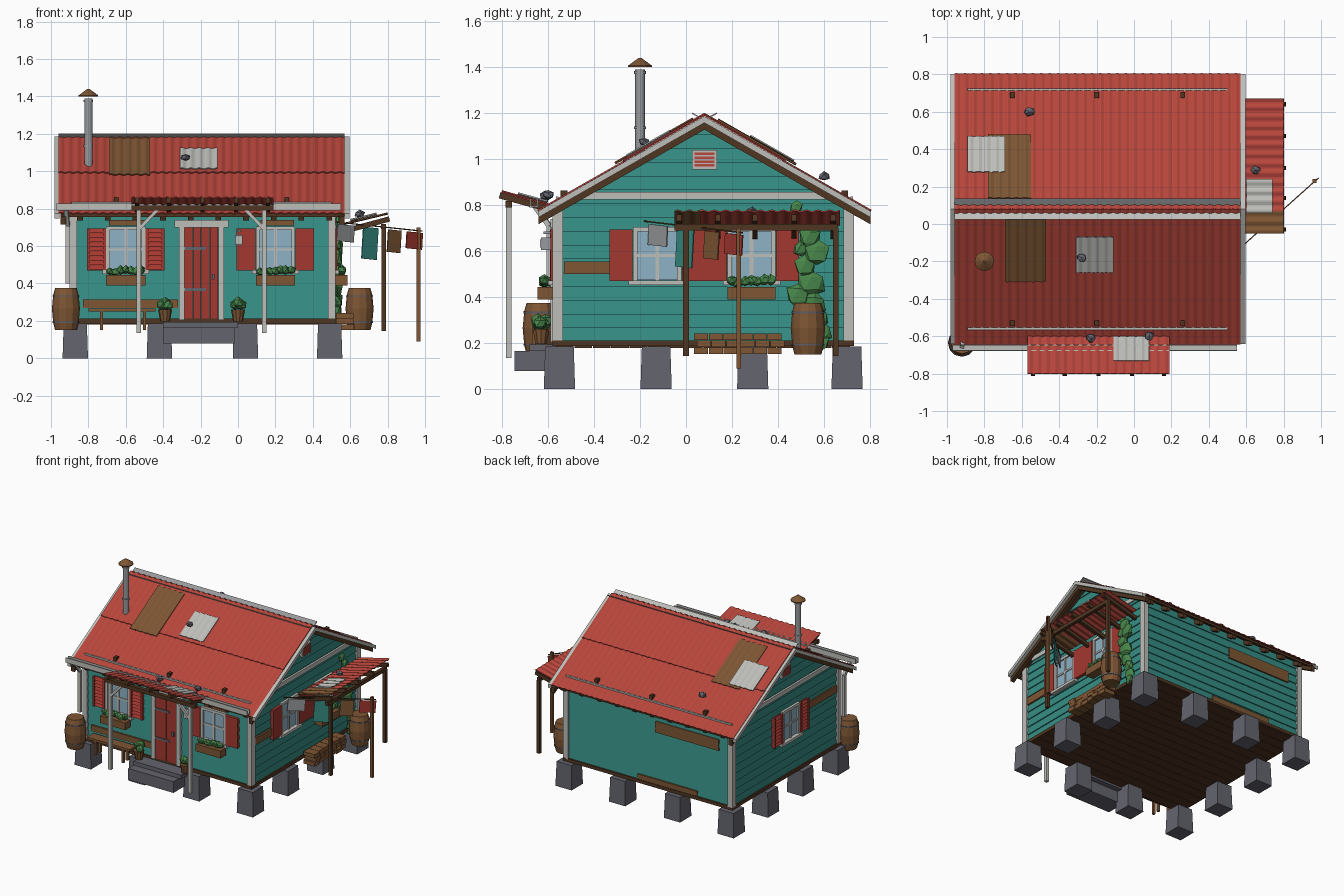
import bpy, bmesh, math, random
from mathutils import Vector as V, Matrix

if "Cube" in bpy.data.objects:
    bpy.data.objects.remove(bpy.data.objects["Cube"])
random.seed(4)

COL = dict(teal=(54, 142, 133), red=(184, 70, 60), dark_red=(164, 56, 48), white=(190, 190, 186), dark_wood=(80, 54, 34),
           wood=(126, 86, 52), stone=(100, 100, 110), glass=(142, 178, 198), leaf=(72, 134, 74),
           metal=(152, 154, 157))
MAT = {}
for k, c in COL.items():
    MAT[k] = bpy.data.materials.new(k)
    MAT[k].diffuse_color = [((v / 255 + .055) / 1.055) ** 2.4 for v in c] + [1]
PARTS = {}

def part(name, mat):
    return PARTS.setdefault((name, mat), bmesh.new())

def prism(name, mat, a, b):
    """Solid between two matching rings of points."""
    bm = part(name, mat)
    A, B = [bm.verts.new(p) for p in a], [bm.verts.new(p) for p in b]
    n = len(A)
    bm.faces.new(A[::-1]); bm.faces.new(B)
    for i in range(n):
        bm.faces.new((A[i], A[(i + 1) % n], B[(i + 1) % n], B[i]))

# wall frames: (u along wall, w outward, z) -> world
FRONT = lambda u, w, z: (u, -.56 - w, z)
BACK = lambda u, w, z: (u, .71 + w, z)
RIGHT = lambda u, w, z: (.50 + w, u, z)
LEFT = lambda u, w, z: (-.88 - w, u, z)
WORLD = lambda x, y, z: (x, y, z)

def box(name, mat, x0, x1, y0, y1, z0, z1, f=WORLD, grow=0):
    ring = lambda z, g: [f(x0 - g, y0 - g, z), f(x1 + g, y0 - g, z), f(x1 + g, y1 + g, z), f(x0 - g, y1 + g, z)]
    prism(name, mat, ring(z0, grow), ring(z1, 0))

def bar(name, mat, p, q, w, h=None):
    p, q, h = V(p), V(q), h or w
    d = (q - p).normalized()
    s = d.cross(V((0, 0, 1)) if abs(d.z) < .95 else V((0, 1, 0))).normalized()
    t = s.cross(d)
    off = [s * (a * w / 2) + t * (b * h / 2) for a, b in ((-1, -1), (1, -1), (1, 1), (-1, 1))]
    prism(name, mat, [p + o for o in off], [q + o for o in off])

def lathe(name, mat, x, y, prof, n=12):
    bm = part(name, mat)
    rings = [[bm.verts.new((x + r * math.cos(i * math.tau / n), y + r * math.sin(i * math.tau / n), z))
              for i in range(n)] for r, z in prof]
    bm.faces.new(rings[0][::-1]); bm.faces.new(rings[-1])
    for a, b in zip(rings, rings[1:]):
        for i in range(n):
            bm.faces.new((a[i], a[(i + 1) % n], b[(i + 1) % n], b[i]))

def blob(name, mat, c, r, s=(1, 1, 1)):
    m = Matrix.Translation(c) @ Matrix.Diagonal((*s, 1))
    for v in bmesh.ops.create_icosphere(part(name, mat), subdivisions=1, radius=r, matrix=m)['verts']:
        v.co = V(c) + (v.co - V(c)) * random.uniform(.8, 1.2)

def sheet(name, mat, o, u, v, amp=.0035, pitch=.045, t=.006):
    """Corrugated sheet: waves across u, straight along v."""
    o, u, v = V(o), V(u), V(v)
    nrm = u.cross(v).normalized()
    nrm *= 1 if nrm.z > 0 else -1
    n = int(u.length / pitch * 6)
    wave = [o + u * (i / n) + nrm * amp * math.sin(i * math.tau / 6) for i in range(n + 1)]
    ring = wave + [p - nrm * t for p in reversed(wave)]
    prism(name, mat, ring, [p + v for p in ring])

YR, K = .08, .57                                   # ridge line and roof slope
roof = lambda y: 1.19 - K * abs(y - YR)

# foundation blocks, floor and steps
for i, x in enumerate((-.87, -.42, .04, .49)):
    for j, y in enumerate((-.55, -.13, .29, .70)):
        if i in (0, 3) or j in (0, 3):
            box('foundation_blocks', 'stone', x - .062, x + .062, y - .062, y + .062, 0, .185, grow=.006)
for i in range(16):
    y = -.565 + i * .08
    box('floor_planks', 'dark_wood', -.89, .51, y, y + .077, .18, .205)
box('floor_sill', 'dark_wood', -.9, .52, -.58, .73, .187, .212)
box('step_upper', 'stone', -.40, 0, -.68, -.56, .165, .195)
box('step_lower', 'stone', -.40, -.02, -.745, -.6, .08, .165)

# wall core with gables, then lapped boards
ring = lambda x: [(x, -.56, .2), (x, .71, .2), (x, .71, .79), (x, YR, 1.15), (x, -.56, .79)]
prism('wall_core', 'teal', ring(-.88), ring(.50))
def lap(f, a0, a1, b0, b1, z0, z1):
    prism('siding_boards', 'teal', [f(a0, 0, z0), f(a1, 0, z0), f(b1, 0, z1), f(b0, 0, z1)],
          [f(a0, .01, z0), f(a1, .01, z0), f(b1, .002, z1), f(b0, .002, z1)])
half = lambda z: min(.635, (1.145 - z) / K)
for i in range(16):
    z0 = .205 + i * .06
    z1 = min(z0 + .06, 1.14)
    for f in (RIGHT, LEFT):
        lap(f, YR - half(z0), YR + half(z0), YR - half(z1), YR + half(z1), z0, z1)
    if z1 < .81:
        for f in (FRONT, BACK):
            lap(f, -.88, .50, -.88, .50, z0, z1)

# corner boards, gable trim, vents, repair planks
for x0, x1 in ((-.9, -.86), (.48, .52)):
    for y0, y1 in ((-.58, -.535), (.685, .73)):
        box('corner_boards', 'white', x0, x1, y0, y1, .205, .80)
for f in (RIGHT, LEFT):
    box('gable_trim', 'white', YR - .56, YR + .56, 0, .018, .825, .858, f)
    box('gable_vent_frame', 'white', .025, .135, 0, .02, .955, 1.04, f)
    for i in range(4):
        box('gable_vent_slats', 'red', .037, .123, 0, .026, .967 + i * .017, .978 + i * .017, f)
for f, u0, u1, z0, z1 in ((FRONT, -.83, -.32, .27, .315), (RIGHT, -.53, -.33, .50, .555), (LEFT, -.53, -.1, .60, .655),
                          (BACK, -.78, -.25, .605, .69), (BACK, -.6, -.1, .21, .25),
                          (FRONT, -.69, -.5, .71, .74), (FRONT, .12, .30, .71, .74)):
    box('repair_planks', 'wood', u0, u1, 0, .016, z0, z1, f)

def planter(f, u):
    box('flower_boxes', 'wood', u - .105, u + .105, .02, .085, .39, .445, f)
    for i in range(7):
        blob('flower_box_plants', 'leaf', f(u - .085 + i * .028, .055, .46 + random.uniform(0, .018)), .024)

def window(f, u, flowers, louvred):
    box('window_glass', 'glass', u - .09, u + .09, 0, .014, .475, .69, f)
    for s in (-1, 1):
        a, b = sorted((u + s * .085, u + s * .105))
        box('window_frames', 'white', a, b, 0, .026, .47, .705, f)
        a = u + s * .157                            # plain or louvred shutter
        box('shutters', 'dark_red', a - .05, a + .05, .005, .018 if louvred else .03, .47, .695, f)
        if not louvred:
            continue
        for e in (-.043, .043):
            box('shutters', 'dark_red', a + e - .008, a + e + .008, .01, .032, .47, .695, f)
        for i in range(9):
            z = .475 + i * .0245
            prism('shutter_slats', 'dark_red', [f(a + d, .015, z + e) for d, e in ((-.036, 0), (.036, 0), (.036, .02), (-.036, .02))],
                  [f(a + d, .03 - e * .6, z + e) for d, e in ((-.036, 0), (.036, 0), (.036, .02), (-.036, .02))])
    box('window_frames', 'white', u - .1, u + .1, 0, .026, .685, .705, f)
    box('window_frames', 'white', u - .008, u + .008, 0, .02, .47, .7, f)
    box('window_frames', 'white', u - .09, u + .09, 0, .02, .575, .588, f)
    box('window_sills', 'white', u - .125, u + .125, 0, .04, .452, .472, f)
    if flowers:
        planter(f, u)
for f, u, fl, lo in ((FRONT, -.6, 1, 1), (FRONT, .2, 1, 0), (RIGHT, -.125, 0, 0), (RIGHT, .285, 1, 0), (LEFT, .03, 0, 1)):
    window(f, u, fl, lo)

# door with frame, planks, hinge straps and handle
for a, b, z0, z1 in ((-.315, -.285, .205, .74), (-.105, -.075, .205, .74), (-.34, -.05, .70, .74)):
    box('door_frame', 'white', a, b, 0, .03, z0, z1, FRONT)
for i in range(4):
    box('door_planks', 'dark_red', -.285 + i * .045, -.242 + i * .045, 0, .02, .21, .70, FRONT)
for z in (.36, .58):
    box('door_hinges', 'stone', -.29, -.17, 0, .026, z, z + .016, FRONT)
box('door_handle', 'stone', -.14, -.125, 0, .035, .42, .45, FRONT)
# wall lantern
box('lantern_bracket', 'metal', -.005, .015, 0, .06, .675, .685, FRONT)
box('lantern', 'metal', -.015, .025, .03, .07, .605, .66, FRONT)
box('lantern_glass', 'white', -.011, .021, .026, .074, .615, .65, FRONT)

# main roof: deck, rafters, two rows of sheet on each side, barge boards
for s in (-1, 1):
    at = lambda d, drop: (YR + s * d, 1.19 - K * d - drop)
    sec = lambda x: [(x, *at(0, .012)), (x, *at(.71, .012)), (x, *at(.71, .03)), (x, *at(0, .03))]
    prism('roof_deck', 'dark_wood', sec(-.95), sec(.57))
    for d0, d1, lift in ((.34, .725, 0), (0, .355, .008)):
        y, z = at(d0, -lift)
        sheet('roof_sheets', 'red', (-.96, y, z), (1.53, 0, 0), (0, s * (d1 - d0), -K * (d1 - d0)))
    for x0, x1, name, mat, lo, hi in ((-.98, -.955, 'barge_boards', 'white', .032, .004), (.57, .595, 'barge_boards', 'white', .032, .004),
                                      (-.95, -.92, 'verge_rafters', 'dark_wood', .062, .02), (.54, .57, 'verge_rafters', 'dark_wood', .062, .02)):
        sec = lambda x: [(x, *at(0, hi)), (x, *at(.722, hi)), (x, *at(.722, lo)), (x, *at(0, lo))]
        prism(name, mat, sec(x0), sec(x1))
    for i in range(10):                            # rafter tails
        x = -.86 + i * .148
        sec = lambda x: [(x, *at(.58, .025)), (x, *at(.70, .025)), (x, *at(.69, .06)), (x, *at(.58, .07))]
        prism('rafter_tails', 'dark_wood', sec(x), sec(x + .03))
    y, z = at(.64, -.006)                          # snow rail and brackets
    bar('snow_rails', 'white', (-.89, y, z), (.5, y, z), .011)
    for x in (-.65, -.2, .26):
        box('snow_rail_brackets', 'dark_wood', x - .012, x + .012, YR + s * .61 - .015, YR + s * .61 + .015, roof(y), roof(y) + .038)
    # ridge plates tilted up outwards
    sec = lambda x: [(x, YR + s * .055, 1.203), (x, YR + s * .055, 1.197), (x, YR, 1.168), (x, YR, 1.174)]
    prism('ridge_caps', 'metal' if s > 0 else 'white', sec(-.96), sec(.57))

# roof patches: rust-brown sheets and pale sheets
def patch(name, mat, x0, x1, ya, yb, lift):
    sheet(name, mat, (x0, ya, roof(ya) + lift), (x1 - x0, 0, 0), (0, yb - ya, roof(yb) - roof(ya)))
patch('roof_patch_rust', 'wood', -.69, -.47, -.31, .03, .017)
patch('roof_patch_pale', 'white', -.31, -.11, -.26, -.07, .02)
patch('roof_patch_rust', 'wood', -.78, -.55, .14, .48, .018)
patch('roof_patch_pale', 'white', -.89, -.69, .28, .47, .027)
for c in ((-.28, -.18, 1.075), (-.56, .6, .925), (-.23, -.61, .84), (.08, -.6, .845), (.65, .29, .77)):
    blob('roof_stones', 'stone', c, .028, (1, .9, .75))

# chimney pipe
lathe('chimney_pipe', 'metal', -.8, -.2, [(.021, 1.0), (.021, 1.39)])
for z in (1.13, 1.37):
    lathe('chimney_bands', 'metal', -.8, -.2, [(.026, z), (.026, z + .012)])
lathe('chimney_cap', 'wood', -.8, -.2, [(.052, 1.40), (.052, 1.406), (.006, 1.44)])

# gutter and downpipe
box('gutter', 'white', -.97, .55, -.68, -.645, .79, .797)
for y in (-.68, -.65):
    box('gutter', 'white', -.97, .55, y, y + .006, .79, .828)
pts = [(-.92, -.66, .80), (-.91, -.595, .71), (-.91, -.595, .40)]
for p, q in zip(pts, pts[1:]):
    bar('downpipe', 'white', p, q, .022)

# front awning
sheet('front_awning_sheet', 'red', (-.57, -.80, .862), (.76, 0, 0), (0, .20, -.056))
sheet('front_awning_patch', 'white', (-.11, -.73, .853), (.19, 0, 0), (0, .13, -.036))
for x in (-.54, -.37, -.19, -.01, .16):
    bar('front_awning_rafters', 'dark_wood', (x, -.60, .785), (x, -.81, .843), .022, .028)
box('front_awning_beam', 'dark_wood', -.57, .19, -.785, -.757, .79, .818)
for x, d in ((-.53, .1), (.14, -.1)):
    box('front_awning_posts', 'white', x - .012, x + .012, -.782, -.758, .135, .80)
    bar('front_awning_braces', 'white', (x, -.77, .69), (x + d, -.77, .795), .018)

# right awning
sheet('right_awning_sheet', 'red', (.54, .06, .715), (0, .61, 0), (.26, 0, .062), pitch=.05)
sheet('right_awning_rust', 'wood', (.54, -.05, .715), (0, .12, 0), (.26, 0, .062), pitch=.05)
sheet('right_awning_patch', 'white', (.60, .06, .742), (0, .18, 0), (.14, 0, .034), pitch=.05)
for y in (-.03, .14, .30, .47, .64):
    bar('right_awning_rafters', 'dark_wood', (.52, y, .667), (.81, y, .745), .022, .028)
box('right_awning_beam', 'dark_wood', .765, .79, -.05, .66, .69, .718)
for y in (0, .65):
    box('right_awning_posts', 'dark_wood', .766, .79, y - .012, y + .012, .145, .70)

# clothes line, pole and cloths
a, b = V((.51, -.18, .73)), V((.985, .245, .68))
bar('clothes_line', 'dark_wood', a, b, .006)
box('clothes_pole', 'wood', .955, .975, .22, .24, .09, .70)
for x0, x1, h, m in ((.53, .62, .09, 'metal'), (.665, .745, .17, 'teal'), (.80, .87, .12, 'wood'), (.90, .985, .09, 'dark_red')):
    p, q = a.lerp(b, (x0 - .51) / .475), a.lerp(b, (x1 - .51) / .475)
    bar('cloth_' + m, m, p - V((0, 0, h / 2 + .01)), q - V((0, 0, h / 2 + .01)), .006, h)

# barrels with hoops
for x, y in ((-.92, -.635), (.65, .53)):
    lathe('barrels', 'wood', x, y, [(.058, .15), (.068, .19), (.075, .265), (.068, .34), (.058, .375)])
    for z in (.19, .33):
        lathe('barrel_hoops', 'stone', x, y, [(.0715, z), (.0725, z + .007)])

# bench, potted plants, firewood
box('bench_seat', 'wood', -.80, -.44, -.67, -.59, .25, .267)
for x in (-.73, -.5):
    for y in (-.66, -.61):
        box('bench_legs', 'wood', x - .009, x + .009, y - .009, y + .009, .15, .25)
for x in (-.39, 0):
    lathe('plant_pots', 'wood', x, -.63, [(.026, .197), (.038, .262)], 10)
    for d in (-.018, .018, 0):
        blob('potted_plants', 'leaf', (x + d, -.63 + random.uniform(-.02, .02), .285 + (d == 0) * .012), .03)
for r in range(3):
    for i in range(6):
        y = .035 + i * .064 + (r % 2) * .012
        box('firewood', 'wood', .525, .625 - random.uniform(0, .02), y, y + .061, .152 + r * .031, .181 + r * .031)

# climbing vine on the right wall
for y, z, r in ((.54, .66, .05), (.57, .59, .055), (.52, .53, .05), (.545, .46, .06), (.49, .41, .055), (.56, .37, .05), (.58, .31, .045),
                (.59, .25, .045), (.585, .20, .035), (.50, .61, .035), (.48, .79, .03), (.51, .73, .035)):
    blob('vine', 'leaf', (.535, y, z), r, (.5, 1, 1.1))

for (name, mat), bm in PARTS.items():
    bmesh.ops.recalc_face_normals(bm, faces=bm.faces)
    me = bpy.data.meshes.new(name)
    bm.to_mesh(me); bm.free()
    me.materials.append(MAT[mat])
    bpy.context.collection.objects.link(bpy.data.objects.new(name, me))

for m in bpy.data.materials:
    if m.users and not m.is_grease_pencil:
        m.use_nodes = True
        m.node_tree.nodes["Principled BSDF"].inputs["Base Color"].default_value = m.diffuse_color
